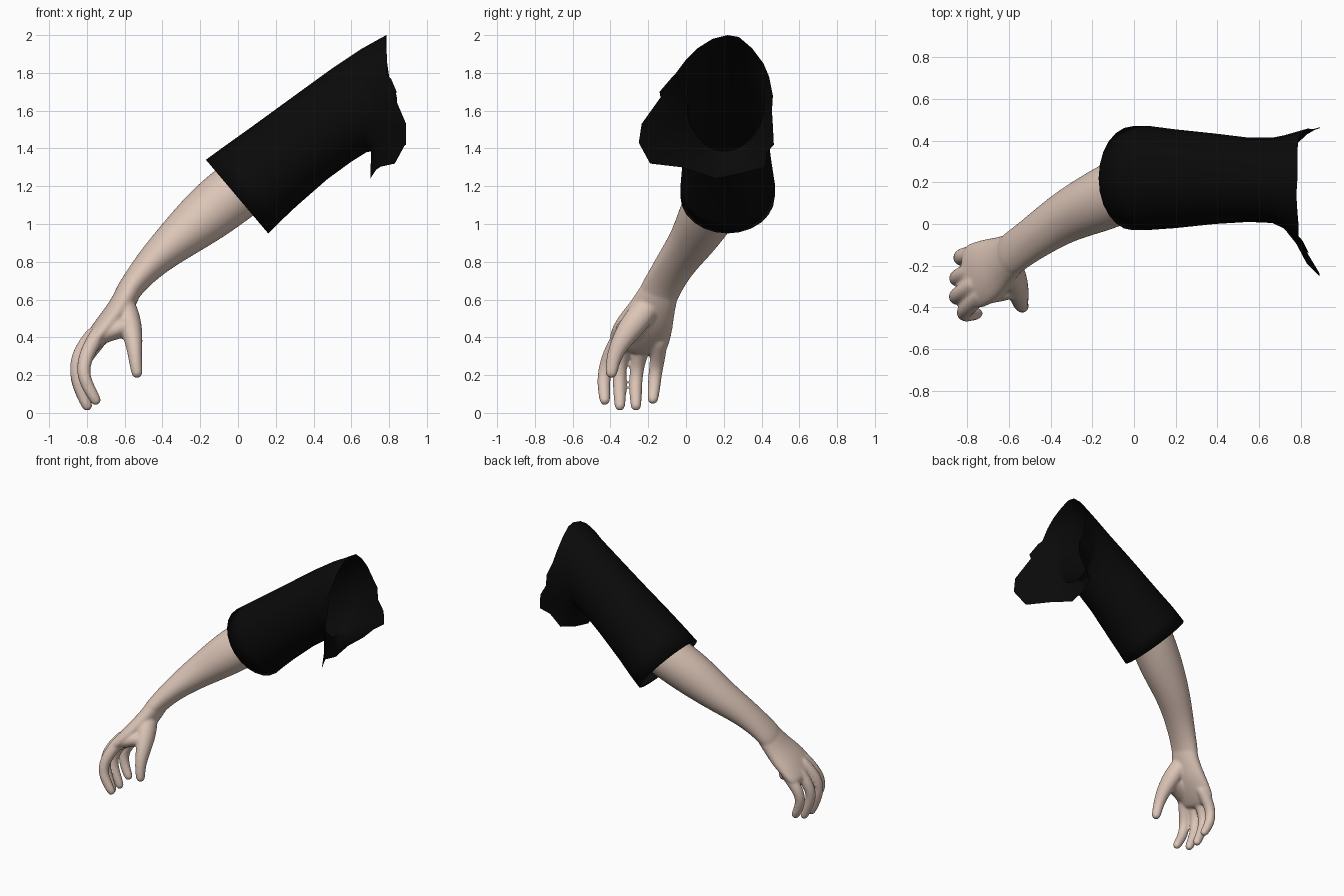
import bpy, bmesh, math
from mathutils import Vector


def material(name, rgb):
    m = bpy.data.materials.new(name)
    m.diffuse_color = (*rgb, 1)
    return m


skin = material("skin", (0.72, 0.56, 0.475))
cloth = material("black cloth", (0.003, 0.003, 0.003))


def bridge(bm, rings):
    """Join consecutive rings of vertices with quads."""
    for a, b in zip(rings, rings[1:]):
        n = len(a)
        for i in range(n):
            j = (i + 1) % n
            bm.faces.new((a[i], a[j], b[j], b[i]))


def limb(bm, sections, width_dir=(0, 1, 0), segs=14):
    """Closed rounded tube; each section is (x, y, z, half width, half thickness)."""
    pts = [Vector(s[:3]) for s in sections]
    rows = []
    last = len(pts) - 1
    for i, s in enumerate(sections):
        t = (pts[min(i + 1, last)] - pts[max(i - 1, 0)]).normalized()
        rows.append((pts[i], t, s[3], s[4]))
    # rounded end caps
    p, t, w, h = rows[0]
    r = min(w, h)
    head = [(p - t * r * 0.85, t, w * 0.4, h * 0.4), (p - t * r * 0.5, t, w * 0.8, h * 0.8)]
    p, t, w, h = rows[-1]
    r = min(w, h)
    tail = [(p + t * r * 0.5, t, w * 0.85, h * 0.85), (p + t * r * 0.95, t, w * 0.45, h * 0.45)]
    rings = []
    for p, t, w, h in head + rows + tail:
        wd = Vector(width_dir)
        wd = (wd - t * wd.dot(t)).normalized()
        hd = t.cross(wd)
        rings.append([bm.verts.new(p + wd * w * math.cos(a) + hd * h * math.sin(a))
                      for a in (2 * math.pi * k / segs for k in range(segs))])
    bridge(bm, rings)
    bm.faces.new(rings[0])
    bm.faces.new(rings[-1])


def finish(bm, name, mat):
    bmesh.ops.recalc_face_normals(bm, faces=bm.faces)
    me = bpy.data.meshes.new(name)
    bm.to_mesh(me)
    bm.free()
    me.materials.append(mat)
    ob = bpy.data.objects.new(name, me)
    bpy.context.collection.objects.link(ob)
    for p in me.polygons:
        p.use_smooth = True
    return ob


# Forearm, palm, thumb and fingers, fused into one skin
bm = bmesh.new()
limb(bm, [  # forearm to wrist
    (0.08, 0.22, 1.24, .16, .16),
    (-.02, 0.18, 1.165, .163, .163),
    (-.165, 0.11, 1.05, .155, .155),
    (-.325, 0.04, .915, .128, .118),
    (-.45, -.045, .805, .112, .09),
    (-.55, -.115, .69, .107, .07),
    (-.595, -.15, .62, .112, .066)])
limb(bm, [  # palm
    (-.57, -.135, .655, .105, .066),
    (-.615, -.17, .57, .12, .068),
    (-.66, -.20, .50, .145, .07),
    (-.72, -.235, .43, .165, .066),
    (-.78, -.255, .36, .165, .05)])
limb(bm, [  # thumb and its base
    (-.60, -.20, .57, .07, .06),
    (-.575, -.27, .48, .075, .068),
    (-.55, -.345, .38, .055, .048),
    (-.545, -.385, .29, .04, .037),
    (-.535, -.395, .215, .034, .032)])
limb(bm, [  # web between thumb and palm
    (-.58, -.29, .46, .07, .055),
    (-.66, -.30, .44, .08, .055),
    (-.74, -.32, .40, .07, .045)])

fingers = [
    [(-.74, -.34, .42), (-.805, -.405, .31), (-.825, -.435, .21), (-.79, -.435, .13), (-.755, -.43, .07)],
    [(-.77, -.29, .41), (-.845, -.34, .31), (-.862, -.355, .21), (-.83, -.352, .11), (-.80, -.35, .04)],
    [(-.77, -.22, .39), (-.84, -.25, .29), (-.862, -.265, .20), (-.83, -.267, .11), (-.80, -.265, .04)],
    [(-.74, -.14, .38), (-.815, -.15, .29), (-.842, -.163, .21), (-.82, -.17, .13), (-.79, -.175, .075)]]
radii = (.046, .043, .038, .036, .031)
for path in fingers:
    limb(bm, [(*p, r, r) for p, r in zip(path, radii)], segs=10)

arm = finish(bm, "arm_and_hand", skin)
sub = arm.modifiers.new("round", 'SUBSURF')
sub.levels = sub.render_levels = 2
rem = arm.modifiers.new("fuse", 'REMESH')
rem.mode = 'VOXEL'
rem.voxel_size = 0.009
rem.use_smooth_shade = True
smo = arm.modifiers.new("soften", 'SMOOTH')
smo.factor = 0.5
smo.iterations = 6

# Sleeve: open tube from cuff to armhole, each row is
# (top x, top z, bottom x, bottom z, front y, back y)
rows = [
    (-.155, 1.325, .15, .965, -.02, .46),
    (-.17, 1.34, .16, .95, -.03, .47),
    (-.06, 1.42, .22, 1.01, -.028, .47),
    (.08, 1.52, .31, 1.095, -.02, .455),
    (.30, 1.68, .47, 1.235, .00, .435),
    (.50, 1.825, .60, 1.33, .01, .415),
    (.65, 1.925, .68, 1.38, .005, .415),
    (.73, 1.97, .705, 1.385, -.02, .425)]
# Torn shoulder edge, from the top round the front, underside and back
torn = [
    (.785, .22, 2.0), (.78, .14, 1.98), (.785, .06, 1.93), (.79, .0, 1.87),
    (.79, -.06, 1.79), (.81, -.08, 1.77), (.84, -.14, 1.70), (.83, -.135, 1.67),
    (.89, -.235, 1.53), (.89, -.25, 1.43), (.83, -.19, 1.32), (.74, -.02, 1.30),
    (.70, .16, 1.24), (.705, .30, 1.27), (.75, .42, 1.30), (.83, .43, 1.38),
    (.89, .465, 1.42), (.89, .46, 1.52), (.845, .455, 1.60), (.84, .46, 1.68),
    (.80, .44, 1.78), (.79, .41, 1.85), (.785, .35, 1.93), (.785, .28, 1.99)]
N = len(torn)
bm = bmesh.new()
rings = []
for tx, tz, bx, bz, y0, y1 in rows:
    c = Vector(((tx + bx) / 2, (y0 + y1) / 2, (tz + bz) / 2))
    up = Vector((tx, c.y, tz)) - c
    side = Vector((0, (y0 - y1) / 2, 0))
    rings.append([bm.verts.new(c + up * math.cos(2 * math.pi * k / N) + side * math.sin(2 * math.pi * k / N))
                  for k in range(N)])
rings.append([bm.verts.new(p) for p in torn])
bridge(bm, rings)
finish(bm, "sleeve", cloth)
